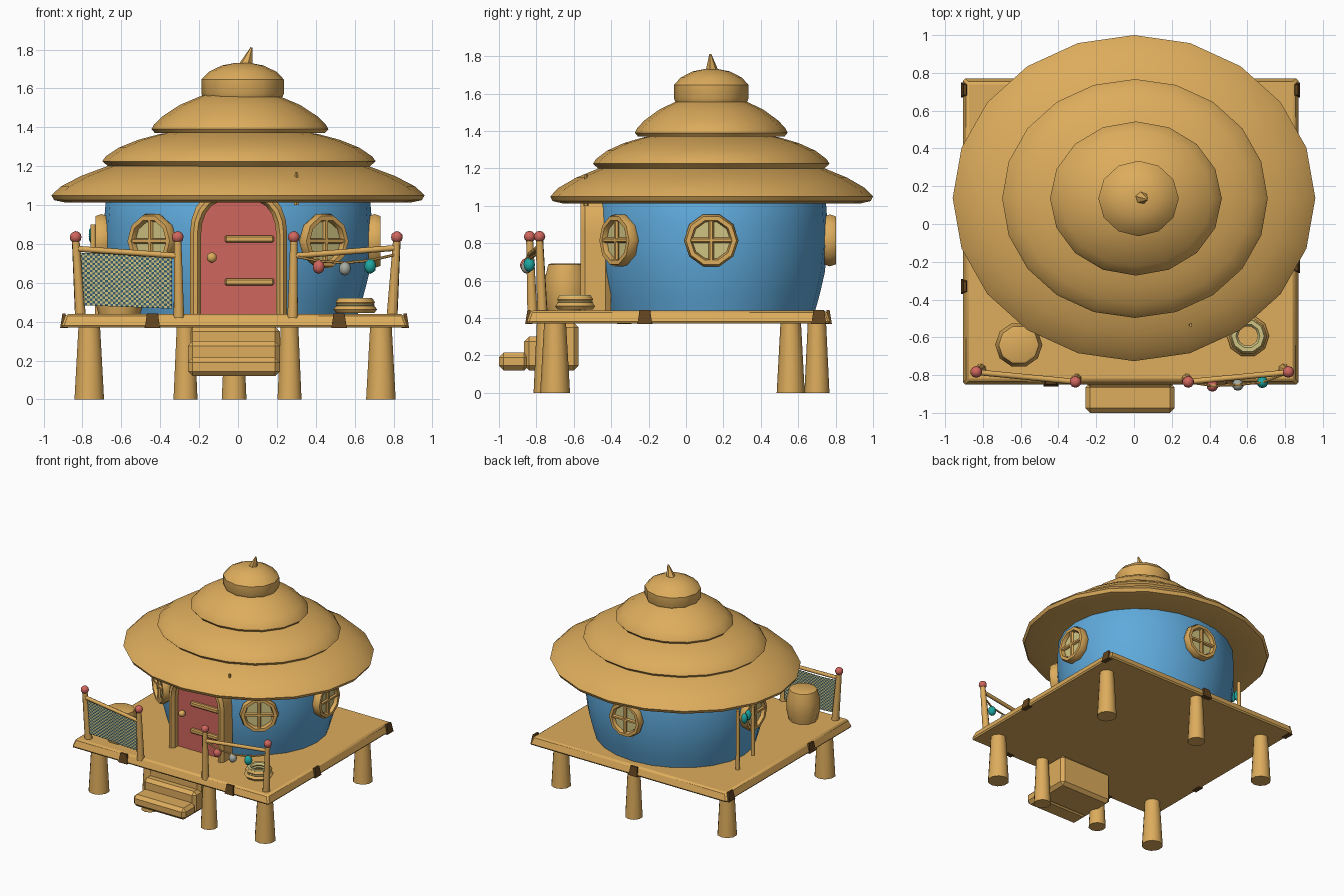
import bpy, bmesh, math
from mathutils import Vector, Matrix
from math import sin, cos, pi, radians

if "Cube" in bpy.data.objects:
    bpy.data.objects.remove(bpy.data.objects["Cube"])


def mat(name, r, g, b):
    m = bpy.data.materials.new(name)
    lin = [((c / 255 + 0.055) / 1.055) ** 2.4 for c in (r, g, b)]
    m.diffuse_color = (*lin, 1)
    m.use_nodes = True
    m.node_tree.nodes["Principled BSDF"].inputs["Base Color"].default_value = m.diffuse_color
    return m


WOOD = mat("wood", 221, 172, 92)
BLUE = mat("blue_wall", 95, 170, 220)
RED = mat("coral_red", 208, 102, 94)
KHAKI = mat("pale_khaki", 208, 196, 130)
TEAL = mat("teal", 30, 165, 160)
GREY = mat("shell_grey", 165, 170, 160)
SLATE = mat("slate_net", 55, 92, 108)
BROWN = mat("dark_brown", 98, 68, 32)


def finish(name, bm, *mats, angle=40):
    bmesh.ops.remove_doubles(bm, verts=bm.verts, dist=1e-5)
    bmesh.ops.recalc_face_normals(bm, faces=bm.faces)
    for f in bm.faces:
        f.smooth = True
    for e in bm.edges:
        e.smooth = e.calc_face_angle(pi) < radians(angle)
    me = bpy.data.meshes.new(name)
    bm.to_mesh(me)
    bm.free()
    for m in mats:
        me.materials.append(m)
    ob = bpy.data.objects.new(name, me)
    bpy.context.collection.objects.link(ob)
    return ob


def skin(bm, rings, closed=False):
    """Bridge equal-length rings of points into quads."""
    vs = [[bm.verts.new(p) for p in r] for r in rings]
    n = len(vs[0])
    pairs = list(zip(vs, vs[1:])) + ([(vs[-1], vs[0])] if closed else [])
    for a, b in pairs:
        for i in range(n):
            bm.faces.new((a[i], a[(i + 1) % n], b[(i + 1) % n], b[i]))
    if not closed:
        bm.faces.new(vs[0])
        bm.faces.new(vs[-1])


def lathe(name, prof, c, rx, ry, n, m, angle=40):
    bm = bmesh.new()
    skin(bm, [[(c[0] + rx * r * cos(2 * pi * i / n), c[1] + ry * r * sin(2 * pi * i / n), z)
               for i in range(n)] for r, z in prof])
    return finish(name, bm, m, angle=angle)


def rod(name, p, q, r1, r2, m, n=8):
    p, q = Vector(p), Vector(q)
    bm = bmesh.new()
    M = Matrix.Translation((p + q) / 2) @ (q - p).to_track_quat('Z', 'Y').to_matrix().to_4x4()
    bmesh.ops.create_cone(bm, cap_ends=True, segments=n, radius1=r1, radius2=r2,
                          depth=(q - p).length, matrix=M)
    return finish(name, bm, m, angle=50)


def ball(name, c, r, m, zs=1):
    bm = bmesh.new()
    bmesh.ops.create_icosphere(bm, subdivisions=2, radius=r,
                               matrix=Matrix.Translation(c) @ Matrix.Diagonal((1, 1, zs, 1)))
    return finish(name, bm, m)


def box(name, lo, hi, m, bevel=0, taper=0):
    bm = bmesh.new()
    lo, hi = Vector(lo), Vector(hi)
    bmesh.ops.create_cube(bm, size=1)
    for v in bm.verts:
        v.co = Vector([lo[i] if v.co[i] < 0 else hi[i] for i in range(3)])
        if taper and v.co.z == hi.z:
            v.co.x += taper if v.co.x == lo.x else -taper
            v.co.y += taper if v.co.y == lo.y else -taper
    if bevel:
        bmesh.ops.bevel(bm, geom=bm.edges[:], offset=bevel, segments=1, affect='EDGES')
    return finish(name, bm, m, angle=30)


def torus(name, M, R, r, m, n=10, k=6, flat=1.0):
    bm = bmesh.new()
    skin(bm, [[M @ Vector(((R + r * cos(2 * pi * j / k)) * cos(2 * pi * i / n),
                           (R + r * cos(2 * pi * j / k)) * sin(2 * pi * i / n),
                           flat * r * sin(2 * pi * j / k))) for j in range(k)] for i in range(n)], True)
    return finish(name, bm, m)


# Deck, rim patches, legs, steps
box("deck", (-.91, -.855, .37), (.875, .775, .44), WOOD, .012, .025)
for i, (x, y, w, d) in enumerate([(-.44, -.84, .04, .02), (.52, -.84, .04, .02), (-.065, .76, .04, .02),
                                  (.86, -.22, .02, .04), (.86, .71, .02, .04),
                                  (-.895, -.33, .02, .04), (-.895, .71, .02, .04)]):
    box(f"rim_patch_{i}", (x - w, y - d, .368), (x + w, y + d, .442), BROWN, 0, .012)
for i, (x, y, r) in enumerate([(-.765, -.7, .08), (-.27, -.75, .065), (.265, -.75, .065), (.735, -.7, .08),
                               (-.765, .56, .075), (-.02, .7, .067), (.735, .56, .075)]):
    rod(f"leg_{i}", (x, y, 0), (x, y, .39), r, r * .72, WOOD, 10)
for i, (y0, y1, z) in enumerate([(-1, -.84, .215), (-.865, -.72, .3), (-.8, -.575, .375)]):
    box(f"step_{i}", (-.258, y0, .12), (.215, y1, z), WOOD, .025)

# Round wall and stacked roof tiers
CY = .135
lathe("wall", [(.885, .42), (.93, .52), (.975, .64), (1, .78), (1, .9), (.985, 1.03), (.95, 1.08)],
      (0, CY), .69, .622, 24, BLUE, 60)
lathe("roof_tier_1", [(.3, 1.03), (.7, 1.02), (.92, 1.012), (.985, 1.025), (1, 1.05), (.95, 1.095),
                      (.84, 1.15), (.7, 1.2), (.4, 1.25)], (0, CY + .002), .96, .863, 20, WOOD)
lathe("roof_tier_2", [(.4, 1.195), (.95, 1.195), (1, 1.225), (.975, 1.25), (.88, 1.295), (.74, 1.335),
                      (.58, 1.365), (.3, 1.4)], (.005, CY), .703, .632, 20, WOOD)
lathe("roof_tier_3", [(.4, 1.37), (.96, 1.37), (1, 1.39), (.97, 1.415), (.88, 1.455), (.68, 1.515),
                      (.42, 1.565), (.2, 1.58)], (.01, CY), .455, .408, 16, WOOD)
lathe("roof_knob", [(.4, 1.555), (.96, 1.555), (1, 1.575), (1, 1.645), (.82, 1.685), (.5, 1.718),
                    (.2, 1.73)], (.024, CY), .213, .2, 12, WOOD)
rod("roof_horn", (.035, .14, 1.70), (.07, .13, 1.81), .042, .006, WOOD, 6)
rod("roof_peg", (.3, -.535, 1.0), (.3, -.535, 1.17), .014, .008, WOOD, 6)

# Round windows facing outward from the wall
for i, deg in enumerate([0, 90, 180, -51, -129]):
    a = radians(deg)
    nrm = Vector((cos(a) / .69, sin(a) / .622, 0)).normalized()
    pos = Vector((.69 * cos(a), CY + .622 * sin(a), .815)) + nrm * .012
    side = Vector((-nrm.y, nrm.x, 0))
    M = Matrix((side, (0, 0, 1), nrm)).transposed().to_4x4()
    M.translation = pos
    torus(f"window_frame_{i}", M, .123, .023, WOOD, 10, 6, 1.6)
    rod(f"window_glass_{i}", pos - nrm * .03, pos + nrm * .006, .122, .115, KHAKI, 12)
    up = Vector((0, 0, .12))
    rod(f"window_bar_v_{i}", pos + nrm * .015 - up, pos + nrm * .015 + up, .014, .014, WOOD, 6)
    rod(f"window_bar_h_{i}", pos + nrm * .015 - side * .12, pos + nrm * .015 + side * .12,
        .014, .014, WOOD, 6)


# Arched door with frame
def arch(w, top, y, cx=.003):
    pts = [(cx + w, y, .43)]
    for i in range(11):
        a = pi * i / 10
        c = cos(a)
        pts.append((cx + w * math.copysign(abs(c) ** .6, c), y, .85 + (top - .85) * sin(a)))
    return pts + [(cx - w, y, .43)]


bm = bmesh.new()
skin(bm, [arch(.225, 1.06, -.4), arch(.25, 1.085, -.43), arch(.25, 1.085, -.54), arch(.232, 1.06, -.565),
          arch(.212, 1.04, -.565), arch(.193, 1.03, -.54), arch(.193, 1.03, -.4)], True)
finish("door_frame", bm, WOOD, angle=30)
bm = bmesh.new()
skin(bm, [arch(.2, 1.035, -.4), arch(.2, 1.035, -.5)])
finish("door", bm, RED)
for z in (.605, .825):
    box("door_strap", (-.068, -.525, z - .018), (.185, -.49, z + .018), WOOD, .008)
ball("door_knob", (-.135, -.53, .73), .027, WOOD)
rod("door_knob_stem", (-.135, -.53, .73), (-.135, -.48, .73), .012, .012, WOOD)

# Porch rail posts with coral caps
for s, x0, x1 in [(-1, -.835, -.31), (1, .817, .287)]:
    for x, y, lean in [(x0, -.783, .025), (x1, -.836, .006)]:
        rod("rail_post", (x - s * lean, y + .015, .42), (x, y, .82), .029, .02, WOOD)
        ball("rail_cap", (x, y, .835), .031, RED)
rod("rail_bar_left", (-.83, -.785, .775), (-.3, -.836, .738), .015, .015, WOOD)
rod("rail_bar_right", (.28, -.836, .738), (.82, -.785, .78), .015, .015, WOOD)

# Woven net hanging on the left rail
bm = bmesh.new()
bmesh.ops.create_grid(bm, x_segments=36, y_segments=22, size=.5)
for k, f in enumerate(bm.faces):
    c = f.calc_center_median()
    f.material_index = (int((c.x + .5) * 36) + int((c.y + .5) * 22)) % 2
for v in bm.verts:
    u, w = v.co.x + .5, v.co.y + .5
    v.co = (-.815 + .475 * u, -.785 + .008 * sin(6 * u), .485 - .018 * u + w * .27)
finish("net", bm, SLATE, KHAKI)

# Beads strung from the right rail
cord = [(.3, -.84, .735), (.415, -.857, .712), (.55, -.852, .703), (.68, -.838, .715), (.81, -.79, .745)]
for a, b in zip(cord, cord[1:]):
    rod("bead_cord", a, b, .007, .007, WOOD, 6)
for c, m, zs in zip(cord[1:4], (RED, GREY, TEAL), (1.15, 1.15, 1.25)):
    ball("bead", (c[0], c[1], c[2] - .03), .031, m, zs)

# Barrel and rope coil on the porch
lathe("barrel", [(.85, .43), (1, .51), (1, .61), (.85, .685), (.75, .69)], (-.61, -.64), .125, .12, 10, WOOD)
torus("rope_coil_lower", Matrix.Translation((.603, -.593, .463)), .085, .027, WOOD, 10, 6, .8)
torus("rope_coil_middle", Matrix.Translation((.603, -.593, .485)), .078, .022, KHAKI, 10)
torus("rope_coil_upper", Matrix.Translation((.603, -.593, .507)), .075, .022, KHAKI, 10, 6, .8)
torus("rope_coil_rim", Matrix.Translation((.603, -.593, .500)), .083, .018, WOOD, 10)

# Small chime beside the left window
rod("chime_post_a", (-.72, .36, .43), (-.72, .36, .92), .016, .014, WOOD)
rod("chime_post_b", (-.745, .2, .5), (-.745, .2, .9), .016, .014, WOOD)
for y, z in ((.31, .84), (.26, .85)):
    ball("chime_bead", (-.745, y, z), .024, TEAL, 1.8)
